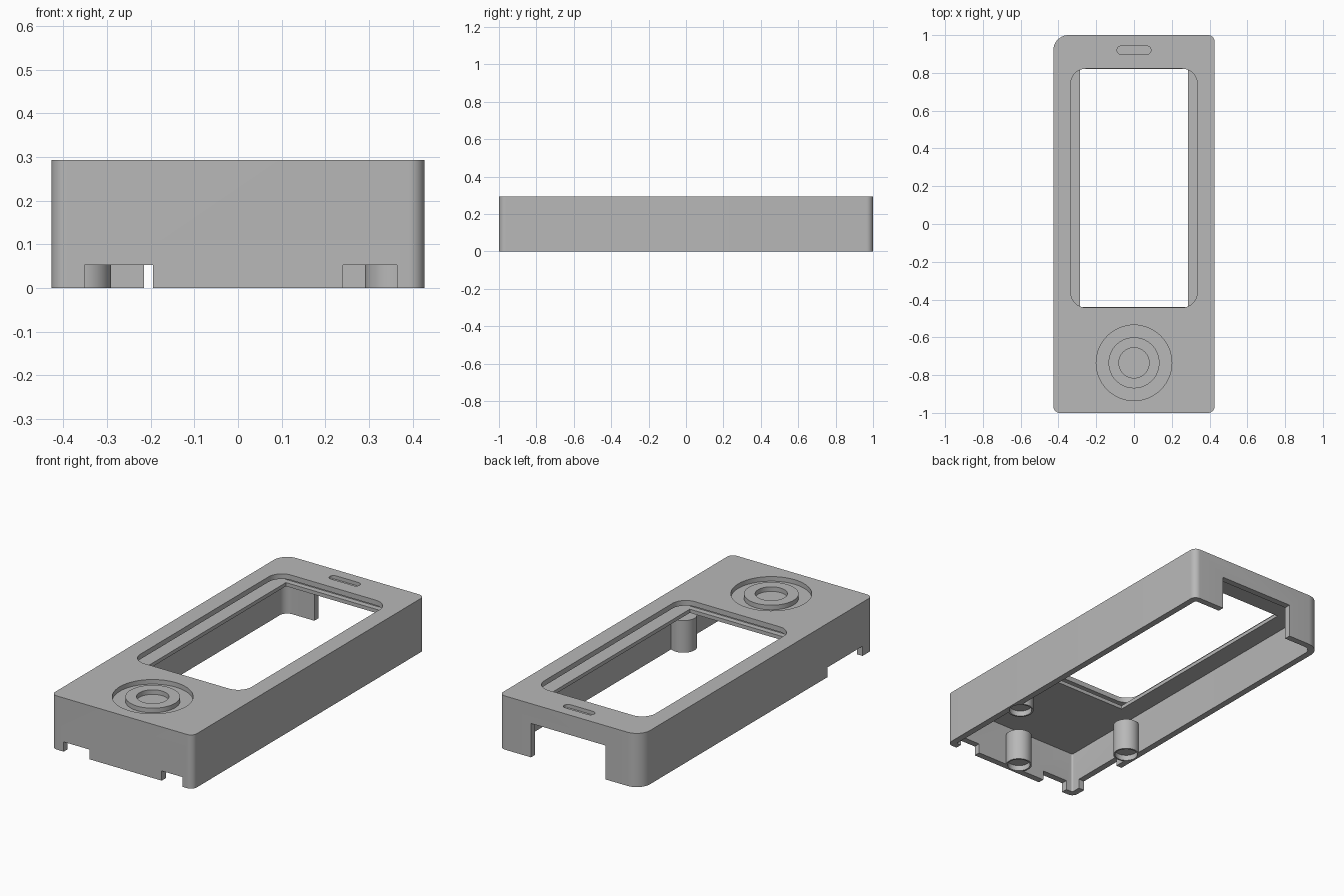
import bpy, bmesh, math

if "Cube" in bpy.data.objects:
    bpy.data.objects.remove(bpy.data.objects["Cube"], do_unlink=True)

grey = bpy.data.materials.new("plain_grey")
grey.use_nodes = True
colour = (0.48, 0.48, 0.48, 1)
grey.diffuse_color = colour
grey.node_tree.nodes["Principled BSDF"].inputs["Base Color"].default_value = colour


def rounded(x0, x1, y0, y1, radii, steps=10):
    """Rounded rectangle outline; radii run from the front -x corner, anticlockwise."""
    corners = [(x0, y0, 1, 1), (x1, y0, -1, 1), (x1, y1, -1, -1), (x0, y1, 1, -1)]
    points = []
    for i, ((x, y, sx, sy), r) in enumerate(zip(corners, radii)):
        if r == 0:
            points.append((x, y))
            continue
        for k in range(steps + 1):
            t = math.pi * (1 + i / 2 + k / steps / 2)
            points.append((x + sx * r + r * math.cos(t), y + sy * r + r * math.sin(t)))
    return points


def circle(x, y, r, sides=64):
    return [(x + r * math.cos(2 * math.pi * k / sides),
             y + r * math.sin(2 * math.pi * k / sides)) for k in range(sides)]


def prism(name, outline, z0, z1):
    bm = bmesh.new()
    base = bm.faces.new([bm.verts.new((x, y, z0)) for x, y in outline])
    top = bmesh.ops.extrude_face_region(bm, geom=[base])["geom"]
    bmesh.ops.translate(bm, vec=(0, 0, z1 - z0),
                        verts=[v for v in top if isinstance(v, bmesh.types.BMVert)])
    bmesh.ops.recalc_face_normals(bm, faces=bm.faces)
    mesh = bpy.data.meshes.new(name)
    bm.to_mesh(mesh)
    bm.free()
    mesh.materials.append(grey)
    ob = bpy.data.objects.new(name, mesh)
    bpy.context.collection.objects.link(ob)
    return ob


def combine(target, tool, operation="DIFFERENCE"):
    """Apply a boolean and discard the tool."""
    tool.hide_render = True
    mod = target.modifiers.new("combine", "BOOLEAN")
    mod.operation, mod.object, mod.solver = operation, tool, "EXACT"
    bpy.context.view_layer.objects.active = target
    bpy.ops.object.modifier_apply(modifier=mod.name)
    bpy.data.objects.remove(tool, do_unlink=True)


def cut(target, outline, z0, z1):
    combine(target, prism("cutter", outline, z0, z1))


def box(x0, x1, y0, y1):
    return rounded(x0, x1, y0, y1, [0] * 4)


W, TOP, CEILING, WALL = 0.427, 0.293, 0.225, 0.035

# Outer case, hollow from below, with one larger corner
case = prism("case", rounded(-W, W, -1, 1, [0.035, 0.035, 0.035, 0.08]), 0, TOP)
cut(case, rounded(-W + WALL, W - WALL, -1 + WALL, 1 - WALL,
                  [0.01, 0.01, 0.01, 0.045]), -0.1, CEILING)

# Screen window: lower opening, glass groove and wider rounded opening on top
cut(case, box(-0.285, 0.285, -0.44, 0.82), 0.1, 0.26)
cut(case, box(-0.36, 0.36, -0.47, 0.85), 0.245, 0.265)
cut(case, rounded(-0.335, 0.335, -0.442, 0.822, [0.08] * 4), 0.255, 0.4)

# Earpiece slot and round button recess
cut(case, rounded(-0.09, 0.09, 0.898, 0.942, [0.0219] * 4), TOP - 0.02, 0.4)
cut(case, circle(0, -0.735, 0.2), TOP - 0.025, 0.4)

# Magnet posts standing against the walls, each with a shallow socket
for x, y in [(-0.358, -0.49), (0.358, -0.49), (0, -0.93)]:
    combine(case, prism("post", circle(x, y, 0.067, 48), 0, 0.175), "UNION")
    cut(case, circle(x, y, 0.058, 48), -0.1, 0.03)

# Notches along the lower edge: two in front, one on the side, a tall one at the back
cut(case, box(-0.352, -0.195, -1.1, -0.95), -0.1, 0.053)
cut(case, box(0.24, 0.364, -1.1, -0.95), -0.1, 0.053)
cut(case, box(-0.5, -0.38, -0.912, -0.61), -0.1, 0.053)
cut(case, box(-0.215, 0.235, 0.95, 1.1), -0.1, 0.185)

# Raised ring in the button recess
ring = prism("button_ring", circle(0, -0.735, 0.135), TOP - 0.027, TOP)
cut(ring, circle(0, -0.735, 0.08), TOP - 0.025, 0.4)

# Smooth curved walls, sharp edges kept
for ob in (case, ring):
    bpy.ops.object.select_all(action="DESELECT")
    ob.select_set(True)
    bpy.context.view_layer.objects.active = ob
    bpy.ops.object.shade_smooth_by_angle(angle=math.radians(30))
